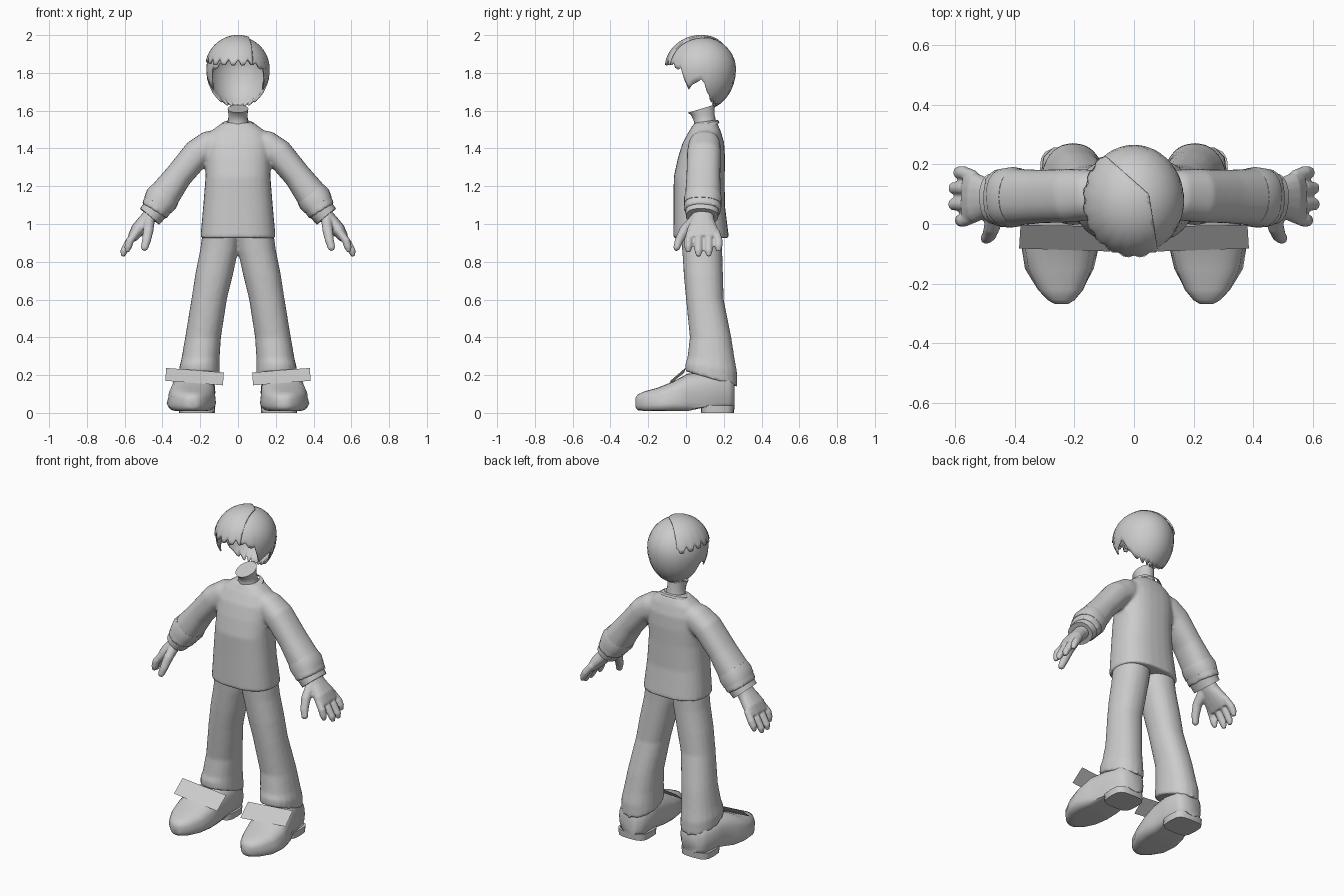
import bpy, bmesh, math
from mathutils import Vector

cube = bpy.data.objects.get("Cube")
if cube:
    bpy.data.objects.remove(cube)

grey = bpy.data.materials.new("plain_grey")
grey.use_nodes = True
colour = (0.6, 0.6, 0.6, 1)
grey.diffuse_color = colour
grey.node_tree.nodes["Principled BSDF"].inputs["Base Color"].default_value = colour

X, Y, Z = Vector((1, 0, 0)), Vector((0, 1, 0)), Vector((0, 0, 1))


def loft(bm, sections, mode="up", n=20, power=2.3, side=1, caps=True):
    """Skin rings (x, y, z, half width, half depth, slope) into a tube."""
    pts = [Vector(s[:3]) for s in sections]
    rings = []
    for i, s in enumerate(sections):
        if mode == "up":
            u, v = X, Y
        elif mode == "along_y":
            u, v = X, Z
        else:
            t = (pts[min(i + 1, len(pts) - 1)] - pts[max(i - 1, 0)]).normalized()
            u = Y.cross(t).normalized()
            v = t.cross(u)
        slope = s[5] if len(s) > 5 else 0
        ring = []
        for k in range(n):
            a = math.tau * k / n
            c, d = math.cos(a), math.sin(a)
            du = math.copysign(abs(c) ** (2 / power), c) * s[3]
            dv = math.copysign(abs(d) ** (2 / power), d) * s[4]
            p = pts[i] + u * du + v * dv + Z * slope * dv
            ring.append(bm.verts.new((p.x * side, p.y, p.z)))
        rings.append(ring)
    for r, q in zip(rings, rings[1:]):
        for k in range(n):
            m = (k + 1) % n
            bm.faces.new((r[k], r[m], q[m], q[k]))
    if caps:
        bm.faces.new(rings[0])
        bm.faces.new(rings[-1])


def finish(name, bm, mirror=False, voxel=0, smooth=0, angle=40):
    bmesh.ops.recalc_face_normals(bm, faces=bm.faces)
    mesh = bpy.data.meshes.new(name)
    bm.to_mesh(mesh)
    bm.free()
    ob = bpy.data.objects.new(name, mesh)
    bpy.context.collection.objects.link(ob)
    mesh.materials.append(grey)
    if mirror:
        ob.modifiers.new("mirror", "MIRROR").use_mirror_merge = False
    if voxel:
        r = ob.modifiers.new("blend", "REMESH")
        r.mode = "VOXEL"
        r.voxel_size = voxel
        r.use_smooth_shade = True
        sm = ob.modifiers.new("soften", "SMOOTH")
        sm.factor, sm.iterations = 0.5, smooth
    else:
        bpy.ops.object.select_all(action="DESELECT")
        bpy.context.view_layer.objects.active = ob
        ob.select_set(True)
        bpy.ops.object.shade_smooth_by_angle(angle=math.radians(angle))
    return ob


# Jumper: body and both sleeves blended together
bm = bmesh.new()
loft(bm, [(0, .08, .925, .2, .148), (0, .07, 1.1, .184, .136), (0, .07, 1.25, .172, .135),
          (0, .082, 1.35, .172, .125), (0, .092, 1.43, .172, .11), (0, .1, 1.49, .145, .085),
          (0, .105, 1.535, .085, .06)], n=28, power=2.5)
for side in (1, -1):
    loft(bm, [(.09, .1, 1.43, .07, .075), (.15, .098, 1.415, .08, .085), (.215, .095, 1.375, .077, .09),
              (.315, .092, 1.255, .073, .09), (.4, .09, 1.14, .086, .096), (.445, .087, 1.068, .077, .1)],
         "path", side=side)
finish("jumper", bm, voxel=.01, smooth=5)

# Sleeve cuffs and pleats
bm = bmesh.new()
loft(bm, [(.43, .087, 1.085, .07, .09), (.468, .085, 1.04, .066, .086)], "path")
loft(bm, [(.385, .09, 1.16, .085, .094), (.405, .09, 1.133, .091, .101), (.425, .088, 1.1, .083, .1)], "path")
finish("cuffs", bm, mirror=True)

# Neckline band and neck
bm = bmesh.new()
loft(bm, [(0, .095, 1.505, .098, .082, .36), (0, .1, 1.53, .088, .072, .25),
          (0, .104, 1.543, .062, .058, .15)], n=28, caps=False)
finish("collar", bm)
bm = bmesh.new()
loft(bm, [(0, .1, 1.5, .07, .065), (0, .102, 1.54, .054, .058), (0, .09, 1.575, .05, .062),
          (0, .08, 1.61, .055, .07, .3)], power=2)
finish("neck", bm)

# Trousers: two legs blended at the hips
bm = bmesh.new()
for side in (1, -1):
    loft(bm, [(.085, .082, .98, .1, .11), (.1, .086, .86, .101, .106), (.127, .092, .73, .1, .104),
              (.153, .1, .6, .094, .1), (.185, .13, .4, .095, .11), (.198, .132, .29, .101, .125),
              (.204, .133, .24, .107, .137, -.15), (.204, .134, .18, .108, .138, -.3)], side=side, power=2.2)
finish("trousers", bm, voxel=.01, smooth=4)

# Hands: palm, four fingers and thumb
bm = bmesh.new()
loft(bm, [(.44, .088, 1.075, .04, .055), (.485, .088, 1.02, .04, .062), (.53, .088, .97, .038, .083),
          (.56, .09, .925, .027, .088)], "path", n=16)
for y, tip_x, tip_z in ((.012, .582, .857), (.066, .605, .835), (.12, .604, .835), (.172, .588, .862)):
    loft(bm, [(.535, .09 + (y - .09) * .85, .96, .02, .02), (.573, y, .91, .022, .023),
              (tip_x, y, tip_z + .02, .02, .021), (tip_x + .006, y, tip_z - .006, .01, .012)],
         "path", n=10, power=2)
loft(bm, [(.47, .05, 1.02, .03, .035), (.475, -.01, .965, .028, .028), (.485, -.038, .91, .024, .023),
          (.496, -.05, .872, .02, .018), (.5, -.053, .86, .01, .01)], "path", n=10, power=2)
finish("hands", bm, mirror=True, voxel=.006, smooth=3)

# Shoes with flattened undersides
bm = bmesh.new()
loft(bm, [(.21, .257, .1, .06, .07), (.212, .225, .11, .092, .095), (.222, .1, .112, .098, .105),
          (.238, .01, .1, .116, .108), (.245, -.07, .08, .124, .085), (.248, -.15, .065, .108, .068),
          (.246, -.22, .058, .076, .056), (.244, -.255, .056, .045, .042), (.243, -.268, .055, .022, .025)],
     "along_y", n=24, power=2.6)
for v in bm.verts:
    floor = .03 if v.co.y > .03 else .01
    v.co.z = max(v.co.z, floor)
    # Flare the welt towards the ground
    if v.co.z < .05 and -.2 < v.co.y < .23:
        v.co.x += .012 if v.co.x > .235 else -.008
finish("shoes", bm, mirror=True, angle=50)

# Heel blocks
bm = bmesh.new()
loft(bm, [(.218, .167, 0, .095, .087), (.218, .167, .04, .098, .09)], n=16, power=3.5)
finish("heels", bm, mirror=True)

# Flat straps leaning against the ankles
bm = bmesh.new()
bm.faces.new([bm.verts.new(p) for p in
              ((.08, -.092, .146), (.385, -.082, .17), (.38, -.003, .238), (.075, -.008, .214))])
finish("ankle_straps", bm, mirror=True)


def interpolate(table, x):
    for (x0, y0), (x1, y1) in zip(table, table[1:]):
        if x <= x1:
            return y0 + (y1 - y0) * (x - x0) / (x1 - x0)
    return table[-1][1]


def hair_shell(edge, jag, grow, columns=60, rows=12):
    """Dome whose lower edge height depends on the angle from the front."""
    bm = bmesh.new()
    grid = []
    for k in range(columns):
        a = math.tau * k / columns
        around = math.degrees(min(a, math.tau - a))
        low = interpolate(edge, around) + (jag if k % 3 == 0 else -jag * .5)
        drop = (low - 1.82) / (.172 if low > 1.82 else .22)
        end = math.acos(max(-1, min(1, drop)))
        col = []
        for i in range(rows + 1):
            phi = end * i / rows
            r, h = math.sin(phi), math.cos(phi)
            h *= .172 if h > 0 else .22
            col.append(bm.verts.new((math.sin(a) * r * .168 * grow,
                                     .08 - math.cos(a) * r * .185 * grow, 1.82 + h * grow)))
        grid.append(col)
    for k in range(columns):
        a, b = grid[k], grid[(k + 1) % columns]
        for i in range(rows):
            bm.faces.new((a[i], a[i + 1], b[i + 1], b[i]))
    bmesh.ops.remove_doubles(bm, verts=bm.verts, dist=.0005)
    return bm


def thicken(ob, amount):
    s = ob.modifiers.new("thickness", "SOLIDIFY")
    s.thickness, s.offset = amount, -1


# Main hair: short fringe, pointed sidelocks, ear gap and nape
edge = ((0, 1.865), (30, 1.85), (55, 1.815), (68, 1.7), (80, 1.76), (96, 1.75),
        (106, 1.67), (130, 1.635), (180, 1.62))
thicken(finish("hair", hair_shell(edge, .012, 1)), .008)

# Swept top layer, trimmed along a bent parting line
bm = hair_shell(((0, 1.85), (50, 1.855), (90, 1.87), (150, 1.86), (180, 1.87)), .02, 1.05)
for start, end in (((-.12, .25), (.05, .1)), ((.05, .1), (.08, -.09))):
    along = Vector((end[0] - start[0], end[1] - start[1], 0))
    bmesh.ops.bisect_plane(bm, geom=bm.verts[:] + bm.edges[:] + bm.faces[:],
                           plane_co=(start[0], start[1], 0), plane_no=along.cross(Z) * -1,
                           clear_outer=True)
thicken(finish("swept_fringe", bm), .012)
